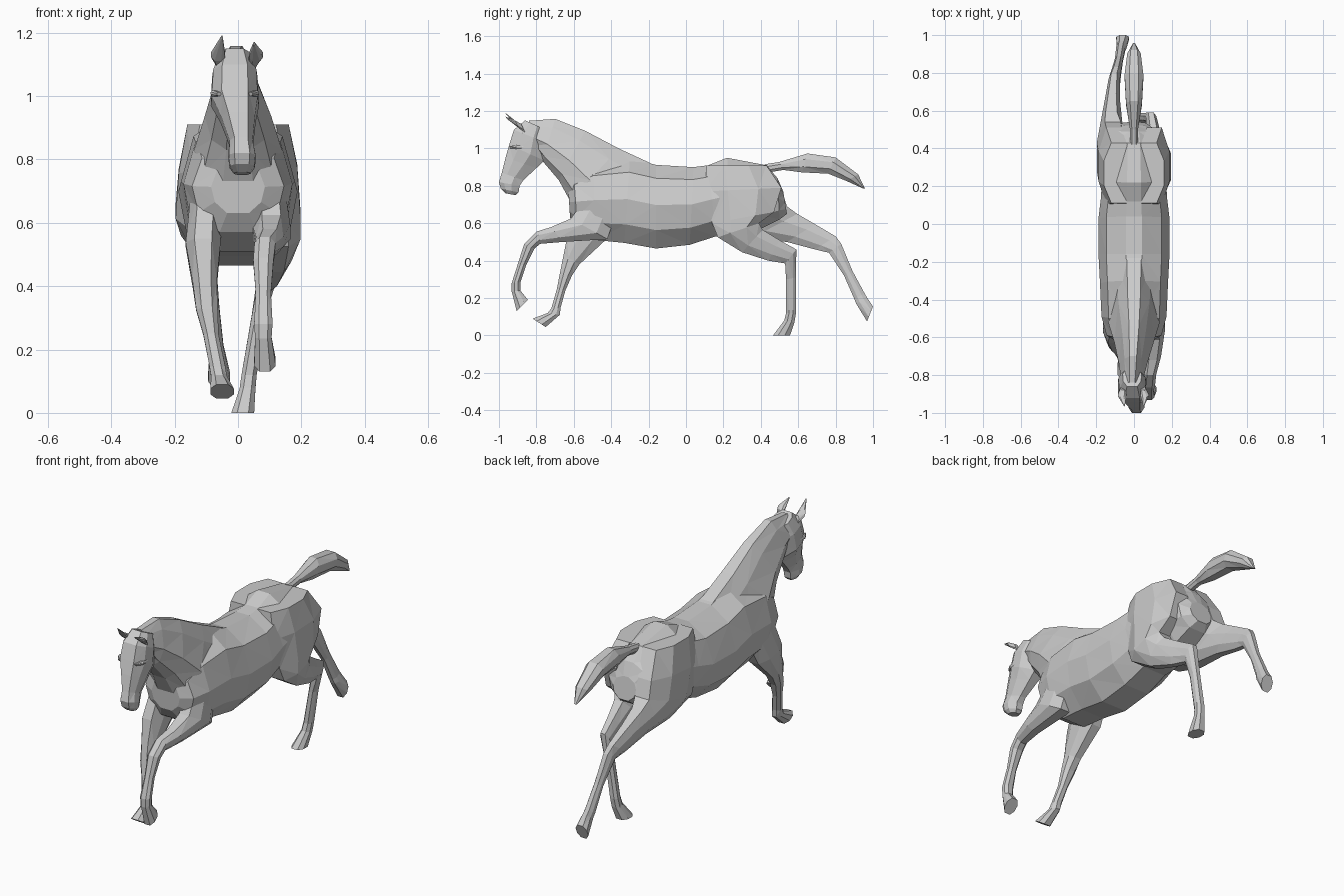
import bpy, bmesh

BARREL = [(.22, 0), (.78, .16), (1, .48), (.86, .78), (.4, 1)]
NECK = [(.25, 0), (.6, .2), (1, .6), (.8, .88), (.35, 1)]
LIMB = [(.5, 0), (1, .3), (1, .7), (.5, 1)]
HEAD = [(.55, 0), (.95, .25), (1, .6), (.45, 1)]


def loft(name, rings, half):
    """Skin rings: (front/top y, z, back/bottom y, z, half width, centre x)."""
    profile = half + [(-u, v) for u, v in reversed(half)]
    bm = bmesh.new()
    loops = []
    for ya, za, yb, zb, w, x in rings:
        loops.append([bm.verts.new((x + u * w, ya + (yb - ya) * v, za + (zb - za) * v))
                      for u, v in profile])
    n = len(profile)
    for a, b in zip(loops, loops[1:]):
        for i in range(n):
            j = (i + 1) % n
            bm.faces.new((a[i], a[j], b[j], b[i]))
    bm.faces.new(loops[0])
    bm.faces.new(loops[-1])
    bmesh.ops.triangulate(bm, faces=[f for f in bm.faces if len(f.verts) == 4])
    bmesh.ops.recalc_face_normals(bm, faces=bm.faces)
    mesh = bpy.data.meshes.new(name)
    bm.to_mesh(mesh)
    bm.free()
    ob = bpy.data.objects.new(name, mesh)
    bpy.context.collection.objects.link(ob)
    return ob


# Trunk from chest to rump
loft("body", [
    (-.63, .79, -.62, .63, .085, 0),
    (-.60, .85, -.58, .57, .145, 0),
    (-.50, .92, -.48, .51, .172, 0),
    (-.30, .945, -.33, .495, .18, 0),
    (-.16, .912, -.16, .465, .188, 0),
    (.04, .90, .02, .485, .188, 0),
    (.12, .91, .16, .53, .175, 0),
    (.22, .95, .24, .53, .17, 0),
    (.43, .91, .40, .57, .145, 0),
    (.49, .84, .50, .62, .12, 0),
    (.52, .77, .54, .65, .07, 0)], BARREL)

# Neck, given by its crest and throat lines
loft("neck", [
    (-.17, .912, -.48, .58, .15, 0),
    (-.36, 1.0, -.62, .72, .138, 0),
    (-.54, 1.095, -.68, .83, .105, 0),
    (-.70, 1.158, -.765, .93, .075, -.005),
    (-.84, 1.148, -.80, 1.0, .06, -.01)], NECK)

# Head from poll to lips
loft("head", [
    (-.86, 1.15, -.75, 1.10, .05, -.01),
    (-.92, 1.10, -.745, 1.03, .072, -.01),
    (-.945, 1.02, -.757, .935, .076, -.01),
    (-.965, .95, -.80, .895, .056, 0),
    (-.985, .87, -.87, .83, .038, .01),
    (-1.0, .82, -.89, .80, .044, .013),
    (-.99, .785, -.895, .765, .04, .013),
    (-.965, .76, -.91, .75, .026, .013)], HEAD)

# Ears and brow ridges
for side, s in (("left", -1), ("right", 1)):
    loft(side + "_ear", [
        (-.88, 1.13, -.86, 1.085, .014, s * .052 - .005),
        (-.915, 1.15, -.895, 1.11, .022, s * .06 - .003),
        (-.965, 1.18 - s * .01, -.96, 1.17 - s * .01, .003, s * .051)], LIMB)
    loft(side + "_brow", [
        (-.945, 1.012, -.94, 1.0, .006, s * .05 - .01),
        (-.91, 1.018, -.91, .998, .010, s * .066 - .01),
        (-.87, 1.012, -.87, 1.0, .004, s * .07 - .01)], LIMB)

# Front legs: right one folded forward, left one reaching down
loft("front_right_leg", [
    (-.55, .72, -.38, .64, .05, .10),
    (-.615, .625, -.42, .515, .06, .105),
    (-.72, .58, -.66, .50, .043, .10),
    (-.80, .555, -.78, .49, .033, .085),
    (-.865, .49, -.81, .465, .032, .08),
    (-.90, .38, -.855, .375, .024, .08),
    (-.932, .28, -.885, .285, .029, .08),
    (-.932, .235, -.885, .24, .026, .08),
    (-.905, .13, -.845, .19, .034, .085)], LIMB)
loft("front_left_leg", [
    (-.57, .70, -.36, .64, .05, -.10),
    (-.63, .55, -.43, .51, .055, -.11),
    (-.655, .43, -.57, .38, .038, -.105),
    (-.675, .33, -.61, .32, .034, -.098),
    (-.69, .25, -.645, .24, .024, -.085),
    (-.72, .145, -.67, .15, .025, -.065),
    (-.74, .12, -.675, .11, .025, -.06),
    (-.82, .09, -.75, .045, .037, -.05)], LIMB)

# Hind legs: right one planted, left one pushing back
loft("hind_right_leg", [
    (.11, .91, .43, .91, .08, .08),
    (.10, .77, .51, .79, .08, .107),
    (.14, .60, .47, .66, .085, .112),
    (.17, .525, .39, .60, .075, .122),
    (.30, .445, .41, .565, .05, .12),
    (.44, .40, .50, .51, .036, .105),
    (.53, .385, .59, .46, .028, .09),
    (.535, .30, .588, .31, .022, .065),
    (.535, .12, .588, .12, .024, .035),
    (.525, .08, .58, .07, .025, .03),
    (.465, 0, .556, 0, .036, .015)], LIMB)
loft("hind_left_leg", [
    (.11, .91, .43, .91, .08, -.08),
    (.10, .75, .51, .78, .08, -.107),
    (.17, .58, .54, .69, .085, -.112),
    (.35, .52, .595, .65, .06, -.12),
    (.54, .50, .69, .595, .042, -.115),
    (.69, .46, .80, .53, .03, -.105),
    (.765, .442, .83, .49, .026, -.095),
    (.845, .32, .89, .345, .021, -.08),
    (.90, .195, .955, .225, .024, -.07),
    (.91, .17, .97, .2, .025, -.065),
    (.968, .075, 1.0, .155, .034, -.06)], LIMB)

# Tail streaming behind
loft("tail", [
    (.42, .915, .43, .87, .02, 0),
    (.50, .928, .52, .885, .022, 0),
    (.65, .973, .62, .872, .042, 0),
    (.80, .952, .76, .865, .05, 0),
    (.92, .862, .86, .825, .036, 0),
    (.957, .785, .945, .787, .008, 0)], LIMB)
